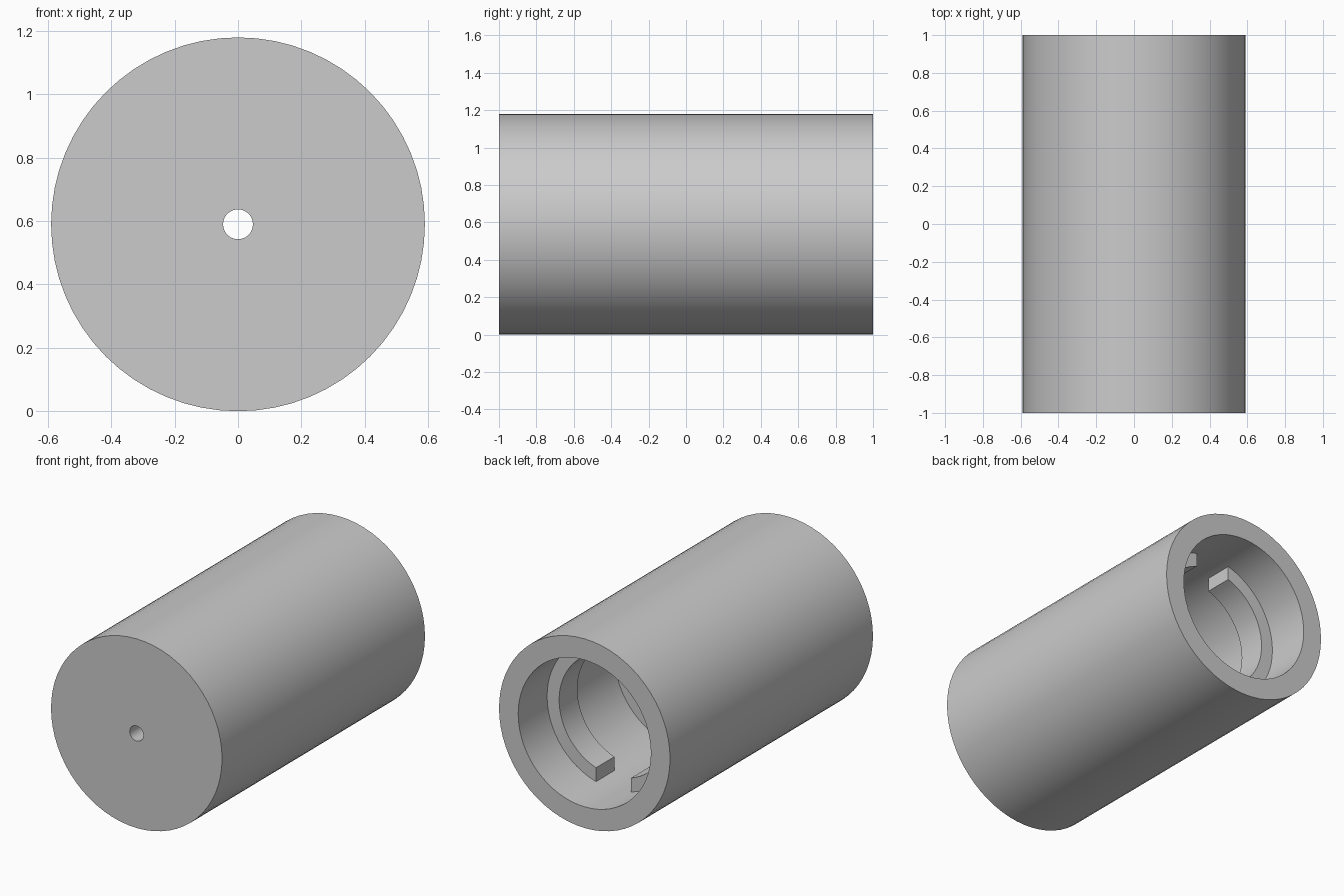
import bpy, bmesh, math

cube = bpy.data.objects.get("Cube")
if cube:
    bpy.data.objects.remove(cube)

SEGMENTS = 64
RADIUS = 0.59
BORE = 0.458
LIP = 0.375

grey = bpy.data.materials.new("plain_grey")
grey.use_nodes = True
grey.diffuse_color = (0.6, 0.6, 0.6, 1)
grey.node_tree.nodes["Principled BSDF"].inputs["Base Color"].default_value = (0.6, 0.6, 0.6, 1)


def finish(name, bm):
    """Turn a bmesh into a grey object with smooth curves and sharp edges."""
    bmesh.ops.recalc_face_normals(bm, faces=bm.faces)
    mesh = bpy.data.meshes.new(name)
    bm.to_mesh(mesh)
    bm.free()
    mesh.materials.append(grey)
    obj = bpy.data.objects.new(name, mesh)
    bpy.context.collection.objects.link(obj)
    obj.location.z = RADIUS
    bpy.ops.object.select_all(action="DESELECT")
    obj.select_set(True)
    bpy.context.view_layer.objects.active = obj
    bpy.ops.object.shade_smooth_by_angle(angle=math.radians(30))
    return obj


def lathe(name, profile):
    """Revolve a closed (radius, y) profile about the y axis."""
    bm = bmesh.new()
    rings = []
    for i in range(SEGMENTS):
        a = math.tau * i / SEGMENTS
        rings.append([bm.verts.new((r * math.cos(a), y, r * math.sin(a))) for r, y in profile])
    for i, ring in enumerate(rings):
        following = rings[(i + 1) % SEGMENTS]
        for j in range(len(profile)):
            k = (j + 1) % len(profile)
            bm.faces.new((ring[j], ring[k], following[k], following[j]))
    return finish(name, bm)


def rib(name, side, gap, near, far, steps=28):
    """Curved rib on one side of the bore, with upright ends at the gap."""
    bm = bmesh.new()
    sections = []
    for i in range(steps + 1):
        t = 2 * i / steps - 1
        section = []
        for r, y in ((LIP, near), (BORE + 0.004, near), (BORE + 0.004, far), (LIP, far)):
            a = t * math.acos(gap / r)
            section.append(bm.verts.new((side * r * math.cos(a), y, r * math.sin(a))))
        sections.append(section)
    for a, b in zip(sections, sections[1:]):
        for j in range(4):
            k = (j + 1) % 4
            bm.faces.new((a[j], a[k], b[k], b[j]))
    bm.faces.new(sections[0])
    bm.faces.new(sections[-1])
    return finish(name, bm)


# Hollow body: open back, stepped bore, small hole through the front wall
lathe("cylinder_body", [
    (RADIUS, -1), (RADIUS, 1), (BORE, 1), (BORE, 0.05),
    (LIP, 0.05), (LIP, -0.7), (0.047, -0.7), (0.047, -1),
])

# Pair of locking ribs inside the bore
for label, side in (("left", 1), ("right", -1)):
    rib(label + "_locking_rib", side, 0.12, 0.715, 0.535)
